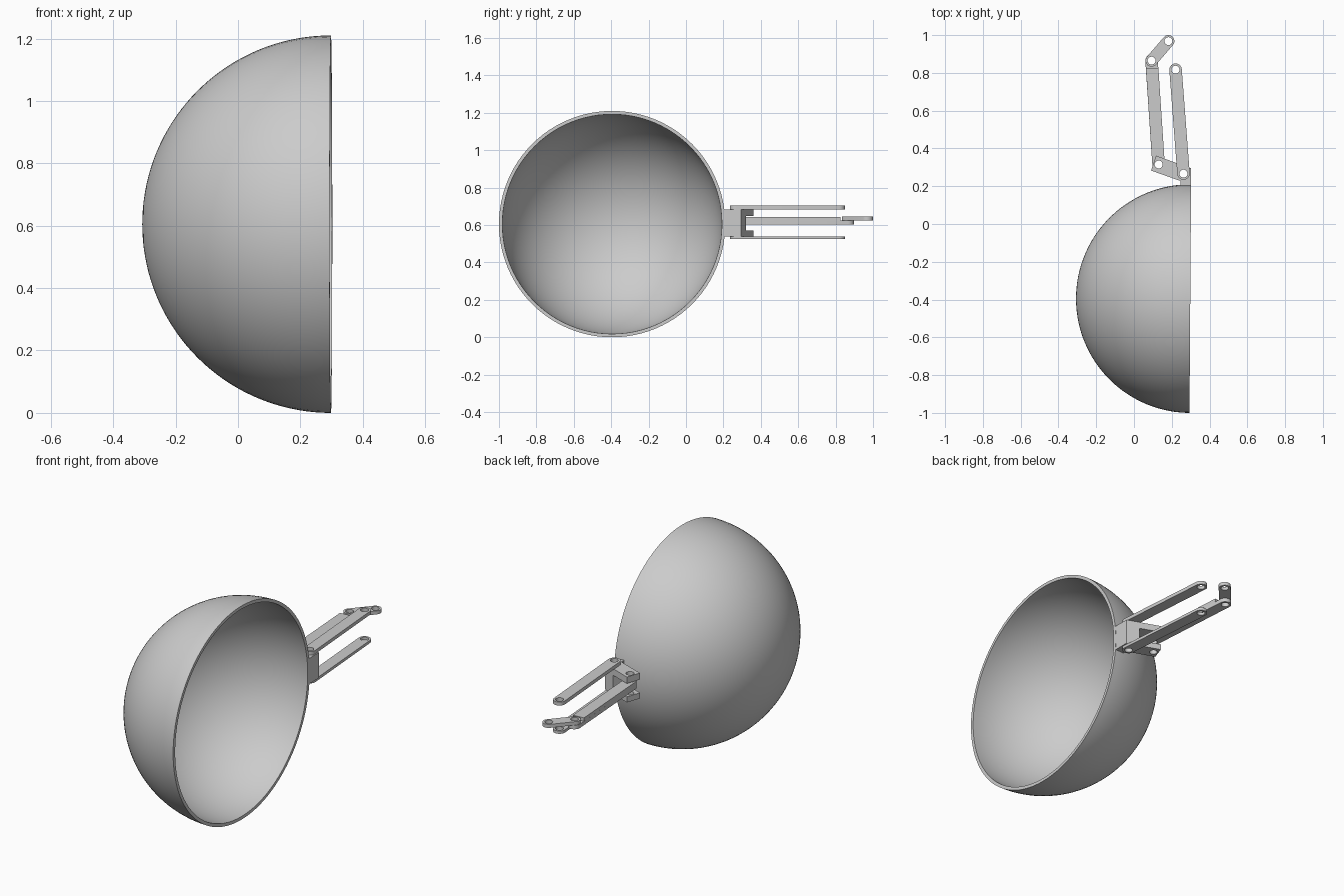
import bpy, bmesh
from math import sin, cos, pi, atan2, radians
from mathutils import Matrix

cube = bpy.data.objects.get("Cube")
if cube:
    bpy.data.objects.remove(cube)

grey = bpy.data.materials.new("plain grey")
grey.use_nodes = True
colour = (0.6, 0.6, 0.6, 1)
grey.diffuse_color = colour
grey.node_tree.nodes["Principled BSDF"].inputs["Base Color"].default_value = colour


def add_object(name, mesh):
    mesh.materials.clear()
    mesh.materials.append(grey)
    obj = bpy.data.objects.new(name, mesh)
    bpy.context.collection.objects.link(obj)
    bpy.ops.object.select_all(action="DESELECT")
    obj.select_set(True)
    bpy.context.view_layer.objects.active = obj
    bpy.ops.object.shade_smooth_by_angle(angle=radians(35))
    return obj


def arc(centre, radius, start, end, steps):
    return [(centre[0] + radius * cos(start + (end - start) * i / steps),
             centre[1] + radius * sin(start + (end - start) * i / steps))
            for i in range(steps + 1)]


def plate(name, outline, holes, bottom, top):
    """Flat part: an outline pierced by round holes, extruded in z."""
    curve = bpy.data.curves.new(name, "CURVE")
    curve.dimensions = "2D"
    curve.fill_mode = "BOTH"
    curve.extrude = (top - bottom) / 2
    loops = [outline] + [arc(h, HOLE, 0, 2 * pi, 24)[:-1] for h in holes]
    for loop in loops:
        spline = curve.splines.new("POLY")
        spline.points.add(len(loop) - 1)
        for point, (x, y) in zip(spline.points, loop):
            point.co = (x, y, 0, 1)
        spline.use_cyclic_u = True
    source = bpy.data.objects.new(name + " curve", curve)
    mesh = bpy.data.meshes.new_from_object(source)
    bpy.data.objects.remove(source)
    bm = bmesh.new()
    bm.from_mesh(mesh)
    bmesh.ops.remove_doubles(bm, verts=bm.verts, dist=1e-5)
    bmesh.ops.recalc_face_normals(bm, faces=bm.faces)
    bm.to_mesh(mesh)
    bm.free()
    obj = add_object(name, mesh)
    obj.location.z = (top + bottom) / 2
    return obj


def capsule(a, b, radius, square_end=False):
    """Bar outline around two pivots, the second end optionally cut square."""
    angle = atan2(b[1] - a[1], b[0] - a[0])
    steps = 1 if square_end else 14
    return (arc(a, radius, angle + pi / 2, angle + 3 * pi / 2, 14)
            + arc(b, radius, angle - pi / 2, angle + pi / 2, steps))


# Hemispherical bowl with a thin wall, turned about its axis
OUTER, INNER, RINGS = 0.605, 0.587, 36
bm = bmesh.new()
section = (arc((0, 0), OUTER, pi, pi / 2, RINGS)
           + arc((0, 0), INNER, pi / 2, pi, RINGS))
verts = [bm.verts.new((x, y, 0)) for x, y in section]
edges = [bm.edges.new(pair) for pair in zip(verts, verts[1:])]
bmesh.ops.spin(bm, geom=verts + edges, cent=(0, 0, 0), axis=(1, 0, 0),
               angle=2 * pi, steps=96, use_merge=True)
bmesh.ops.remove_doubles(bm, verts=bm.verts, dist=1e-5)
bmesh.ops.recalc_face_normals(bm, faces=bm.faces)
bmesh.ops.transform(bm, matrix=Matrix.Rotation(radians(-0.4), 4, "Z"), verts=bm.verts)
bowl_mesh = bpy.data.meshes.new("bowl")
bm.to_mesh(bowl_mesh)
bm.free()
bowl = add_object("bowl", bowl_mesh)
bowl.location = (0.298, -0.395, OUTER)

# Pivots of the linkage
HOLE, BAR = 0.021, 0.033
block_pivot, fork_pivot = (0.262, 0.267), (0.13, 0.315)
side_end, middle_end, link_end = (0.22, 0.817), (0.093, 0.865), (0.182, 0.968)

# Hinge bracket: solid root with a forked tongue
root = [(0.245, 0.228), (0.245, 0.192), (0.301, 0.192), (0.301, 0.295)]
tongue = [(0.117, 0.362), (0.09, 0.283)]
web = [(0.232, 0.320), (0.204, 0.243)]
for name, bottom, top in (("lower", 0.54, 0.572), ("upper", 0.647, 0.684)):
    plate("bracket_" + name + "_prong", root + tongue,
          [block_pivot, fork_pivot], bottom, top)
plate("bracket_web", root + web, [block_pivot], 0.572, 0.647)

# Pair of side arms above and below the bracket
for name, bottom, top in (("lower", 0.524, 0.54), ("upper", 0.684, 0.704)):
    plate(name + "_side_arm", capsule(block_pivot, side_end, BAR),
          [block_pivot, side_end], bottom, top)

# Middle arm, its far end stepped down to a tab
plate("middle_arm_base", capsule(fork_pivot, middle_end, BAR),
      [fork_pivot, middle_end], 0.602, 0.624)
plate("middle_arm_top", capsule(fork_pivot, (0.096, 0.825), BAR, True),
      [fork_pivot], 0.624, 0.643)

# Short link resting on the tab
plate("end_link", capsule(middle_end, link_end, 0.032),
      [middle_end, link_end], 0.625, 0.645)
